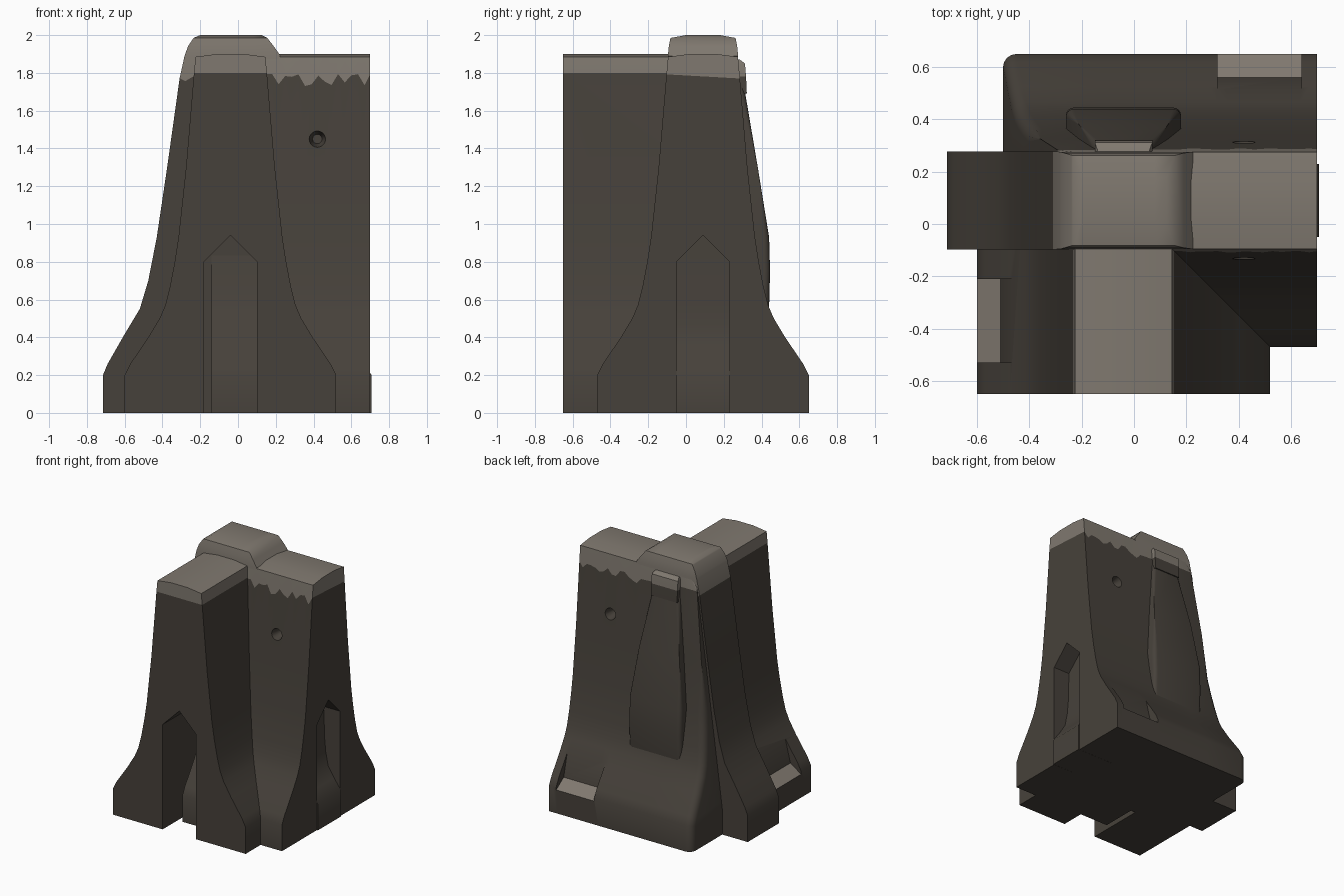
import bpy, bmesh, math, random
from mathutils import Matrix, Vector

random.seed(4)
cube = bpy.data.objects.get("Cube")
if cube:
    bpy.data.objects.remove(cube)

CX, CY = -0.04, 0.09      # where the two arms cross
SPLIT = 1.8               # height of the pale cap

# Half width of the flared wall at each height
PROFILE = [(0, .56), (.2, .56), (.26, .53), (.4, .435), (.5, .375), (.57, .345),
           (.67, .32), (.8, .295), (.93, .275), (1.3, .235), (SPLIT, .193),
           (1.885, .185), (1.9, .07)]


def make_material(name, colour):
    m = bpy.data.materials.new(name)
    m.use_nodes = True
    m.diffuse_color = (*colour, 1)
    m.node_tree.nodes["Principled BSDF"].inputs["Base Color"].default_value = (*colour, 1)
    return m


BODY = make_material("dark concrete", (.062, .053, .043))
CAP = make_material("pale concrete", (.215, .19, .16))


def finish(bm, name):
    bmesh.ops.recalc_face_normals(bm, faces=bm.faces)
    mesh = bpy.data.meshes.new(name)
    bm.to_mesh(mesh)
    bm.free()
    mesh.materials.append(BODY)
    mesh.materials.append(CAP)
    obj = bpy.data.objects.new(name, mesh)
    bpy.context.collection.objects.link(obj)
    return obj


def ragged_edge(bm, cuts, amount):
    """Split the sides into columns and pull the cap line down unevenly."""
    for u in cuts:
        geom = bm.verts[:] + bm.edges[:] + bm.faces[:]
        bmesh.ops.bisect_plane(bm, geom=geom, plane_co=(u, 0, 0), plane_no=(1, 0, 0))
    moves = []
    for v in bm.verts:
        if abs(v.co.z - SPLIT) < .001:
            low = min((e.other_vert(v) for e in v.link_edges), key=lambda w: w.co.z)
            if low.co.z < SPLIT - .1:
                moves.append((v, v.co.lerp(low.co, random.random() * amount)))
    for v, co in moves:
        v.co = co


def loft(name, rings, place=None, round_corners=(), radius=.05, cuts=(), amount=0):
    """Stack rectangles (z, x0, x1, y0, y1) into a closed solid."""
    bm = bmesh.new()
    rows = [[bm.verts.new(p) for p in ((x0, y0, z), (x1, y0, z), (x1, y1, z), (x0, y1, z))]
            for z, x0, x1, y0, y1 in rings]
    bm.faces.new(rows[0])
    bm.faces.new(rows[-1])
    for a, b in zip(rows, rows[1:]):
        for i in range(4):
            j = (i + 1) % 4
            bm.faces.new((a[i], a[j], b[j], b[i]))
    if cuts:
        ragged_edge(bm, cuts, amount)
    if round_corners:
        edges = [bm.edges.get((a[i], b[i])) for a, b in zip(rows, rows[1:]) for i in round_corners]
        bmesh.ops.bevel(bm, geom=edges, offset=radius, segments=4, profile=.5, affect='EDGES')
    if place:
        bm.transform(place)
    return finish(bm, name)


def prism(name, points, start, end, axis, place):
    """Extrude an outline of (across, z) points along the local x or y axis."""
    bm = bmesh.new()
    put = (lambda a, z, t: (t, a, z)) if axis == 'x' else (lambda a, z, t: (a, t, z))
    ends = [[bm.verts.new(put(a, z, t)) for a, z in points] for t in (start, end)]
    bm.faces.new(ends[0])
    bm.faces.new(ends[1])
    for i in range(len(points)):
        j = (i + 1) % len(points)
        bm.faces.new((ends[0][i], ends[0][j], ends[1][j], ends[1][i]))
    bm.transform(place)
    return finish(bm, name)


def pit(side, place):
    bm = bmesh.new()
    turn = Matrix.Rotation(math.radians(-90 * side), 4, 'X')
    bmesh.ops.create_cone(bm, cap_ends=True, segments=20, radius1=.025, radius2=.058, depth=.14,
                          matrix=Matrix.Translation((.46, side * .215, 1.45)) @ turn)
    bm.transform(place)
    return finish(bm, "pit_cutter")


def cut(obj, cutters):
    bpy.context.view_layer.objects.active = obj
    for c in cutters:
        c.hide_render = True
        mod = obj.modifiers.new("cut", 'BOOLEAN')
        mod.operation = 'DIFFERENCE'
        mod.solver = 'EXACT'
        mod.object = c
        bpy.ops.object.modifier_apply(modifier=mod.name)
        bpy.data.objects.remove(c)


def paint_and_smooth(obj):
    mesh = obj.data
    for f in mesh.polygons:
        low = min(mesh.vertices[i].co.z for i in f.vertices)
        ledge = f.normal.z > .7 and .1 < f.center.z < .32
        f.material_index = 1 if low > 1.7 or ledge else 0
    bpy.ops.object.select_all(action='DESELECT')
    obj.select_set(True)
    bpy.context.view_layer.objects.active = obj
    bpy.ops.object.shade_smooth_by_angle(angle=math.radians(38))


def arm(name, place, pocket_start, slot_depth, cuts, amount):
    """Flared wall with an arched slot, two pits and one ledge pocket."""
    body = loft(name, [(z, -.1, .74, -h, h) for z, h in PROFILE], place, cuts=cuts, amount=amount)
    arch = [(-.14, -.1), (.14, -.1), (.14, .8), (0, .94), (-.14, .8)]
    pocket = [(.6, .15), (.47, .24), (.425, .42), (.42, .48), (.6, .48)]
    cut(body, [prism("slot_cutter", arch, .74 - slot_depth, .9, 'x', place),
               prism("pocket_cutter", pocket, pocket_start, pocket_start + .32, 'x', place),
               pit(1, place), pit(-1, place)])
    return body


side_place = Matrix.Translation((CX, CY, 0))
front_place = side_place @ Matrix(((0, -1, 0, 0), (-1, 0, 0, 0), (0, 0, 1, 0), (0, 0, 0, 1)))
columns = [.22 + .035 * i for i in range(15)]

parts = [arm("side_arm", side_place, .36, .3, columns, .15),
         arm("front_arm", front_place, .30, .45, (), 0)]

# Flared plug that fills the foot of the side slot
plug = [(.4, 0), (.748, 0), (.748, .2), (.69, .28), (.64, .36), (.62, .46), (.61, .57), (.6, .94), (.4, .94)]
parts.append(prism("slot_plug", plug, -.139, .139, 'y', side_place))

# Central tower with its buttress foot
tower = [(0, -.715, .1, .187), (.2, -.715, .1, .187), (.26, -.69, .1, .187), (.4, -.61, .1, .187),
         (.55, -.52, .1, .187), (.7, -.475, .1, .187), (.93, -.43, .1, .187), (1.3, -.375, .12, .187),
         (SPLIT, -.305, .15, .187), (1.89, -.283, .225, .186), (1.94, -.265, .19, .181),
         (1.985, -.235, .155, .172), (2, -.2, .125, .09)]
parts.append(loft("tower", [(z, a, b, CY - h, CY + h) for z, a, b, h in tower],
                  cuts=[-.28 + .04 * i for i in range(10)], amount=.1))

# Rounded back corner beside the buttress
parts.append(loft("back_corner", [(z, -.46 + .13 * max(z - .2, 0), -.1, 0, h) for z, h in PROFILE[:-1]],
                  side_place, round_corners=(3,), radius=.05))

# Tapered panel on the back and the small block above it
parts.append(loft("back_panel", [(.48, -.22, .22, .1, .34), (.56, -.22, .22, .1, .35),
                                 (.75, -.22, .22, .1, .355), (.93, -.22, .22, .1, .35),
                                 (1.3, -.17, .17, .1, .29), (1.76, -.11, .11, .1, .212)],
                  side_place, round_corners=(2, 3), radius=.03))
parts.append(loft("latch_block", [(1.69, -.11, .11, .1, .232), (1.78, -.11, .11, .1, .228),
                                  (1.85, -.11, .11, .1, .222), (1.87, -.1, .1, .1, .195)], side_place))

for part in parts:
    paint_and_smooth(part)
